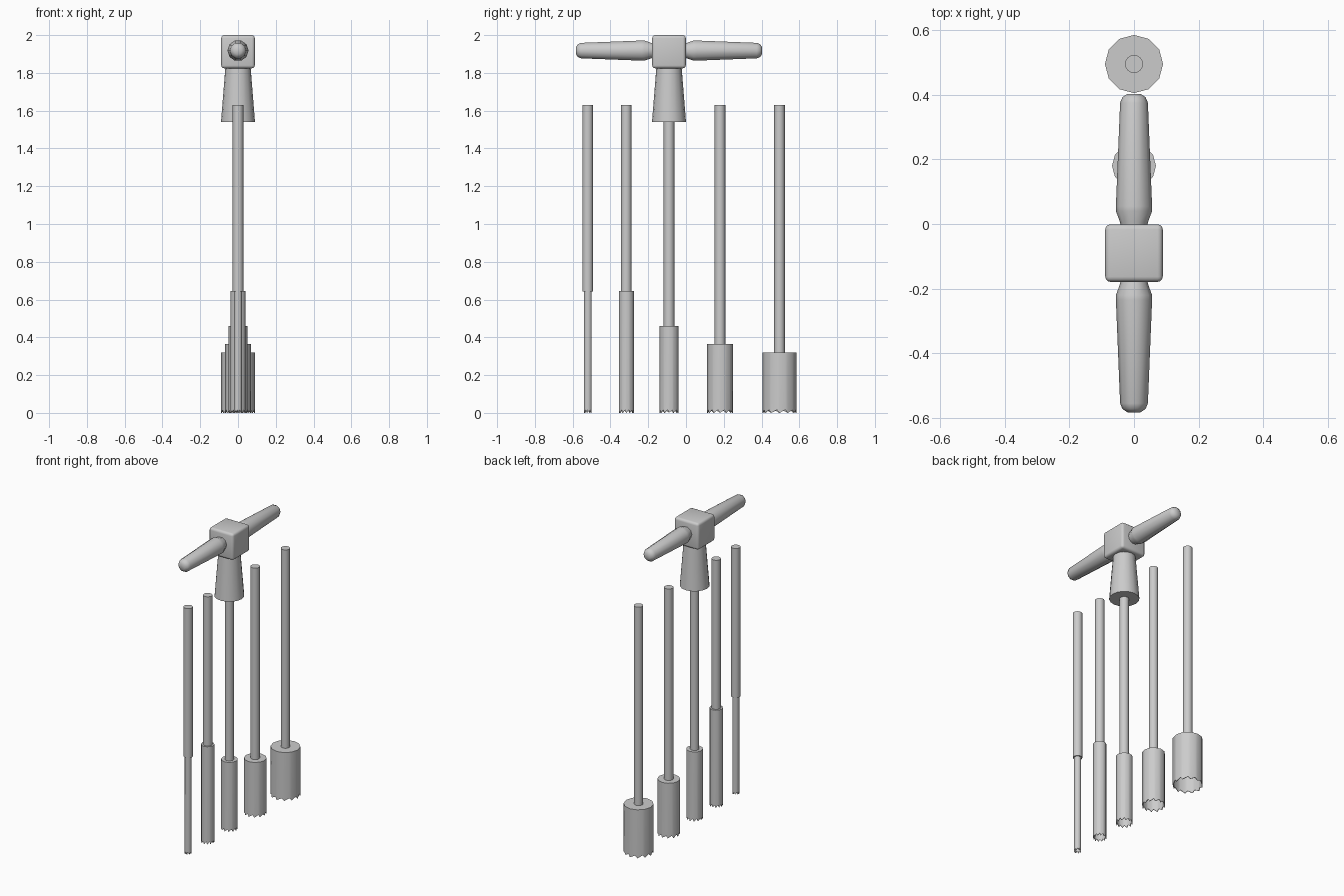
import bpy, bmesh, math
from mathutils import Matrix

if "Cube" in bpy.data.objects:
    bpy.data.objects.remove(bpy.data.objects["Cube"])


def finish(name, bm, angle=40):
    bmesh.ops.recalc_face_normals(bm, faces=bm.faces[:])
    me = bpy.data.meshes.new(name)
    bm.to_mesh(me)
    bm.free()
    ob = bpy.data.objects.new(name, me)
    bpy.context.collection.objects.link(ob)
    bpy.ops.object.select_all(action='DESELECT')
    ob.select_set(True)
    bpy.context.view_layer.objects.active = ob
    bpy.ops.object.shade_smooth_by_angle(angle=math.radians(angle))
    return ob


def skin(bm, rings):
    """Join consecutive vertex rings with quads."""
    for a, b in zip(rings, rings[1:]):
        n = len(a)
        for i in range(n):
            j = (i + 1) % n
            bm.faces.new((a[i], a[j], b[j], b[i]))


def lathe(name, profile, sides, matrix, angle=40):
    """Closed turned solid from (radius, height) points."""
    bm = bmesh.new()
    rings = [[bm.verts.new((r * math.cos(2 * math.pi * i / sides),
                            r * math.sin(2 * math.pi * i / sides), z))
              for i in range(sides)] for r, z in profile]
    skin(bm, rings)
    bm.faces.new(rings[0])
    bm.faces.new(rings[-1])
    bm.transform(matrix)
    return finish(name, bm, angle)


def crown(name, y, radius, top, teeth=12, wall=0.004, bite=0.016):
    """Hollow cup, open below, with a saw-toothed rim."""
    bm = bmesh.new()

    def ring(r, z, toothed=False):
        out = []
        for k in range(teeth):
            a, b = (2 * math.pi * (k + d) / teeth for d in (0, 1))
            for t, lift in ((0, 0), (0.7, bite)):
                x = r * (math.cos(a) * (1 - t) + math.cos(b) * t)
                yy = r * (math.sin(a) * (1 - t) + math.sin(b) * t)
                out.append(bm.verts.new((x, y + yy, z + (lift if toothed else 0))))
        return out

    rings = [ring(radius, top), ring(radius, 0, True),
             ring(radius - wall, 0, True), ring(radius - wall, top - wall)]
    skin(bm, rings)
    bm.faces.new(rings[0])
    bm.faces.new(rings[-1])
    finish(name, bm)


# Five drill bits: position, crown radius, crown top
HANDLE_Y = -0.09
bits = [(-0.52, 0.021, 0.645), (-0.316, 0.04, 0.645), (HANDLE_Y, 0.05, 0.46),
        (0.18, 0.068, 0.365), (0.495, 0.09, 0.32)]
for n, (y, r, top) in enumerate(bits, 1):
    crown(f"drill_crown_{n}", y, r, top)
    lathe(f"drill_shaft_{n}", [(0.028, top - 0.002), (0.028, 1.63)], 16,
          Matrix.Translation((0, y, 0)))

# Handle hub: bevelled block
bm = bmesh.new()
bmesh.ops.create_cube(bm, size=1)
bm.transform(Matrix.Translation((0, HANDLE_Y, 1.912)) @ Matrix.Diagonal((0.178, 0.178, 0.176, 1)))
bmesh.ops.bevel(bm, geom=bm.edges[:], offset=0.016, segments=3, profile=0.5, affect='EDGES')
finish("handle_hub", bm)

# Flared collar holding the middle shaft
lathe("handle_collar", [(0.09, 1.54), (0.066, 1.84)], 16,
      Matrix.Translation((0, HANDLE_Y, 0)))

# Two tapered grips
grip = [(0.04, 0.07), (0.043, 0.095), (0.056, 0.13), (0.056, 0.145),
        (0.043, 0.465), (0.036, 0.482), (0.02, 0.493)]
for side, label in ((1, "back"), (-1, "front")):
    lathe(f"grip_{label}", grip, 10,
          Matrix.Translation((0, HANDLE_Y, 1.918)) @ Matrix.Rotation(-side * math.pi / 2, 4, 'X'), 60)
